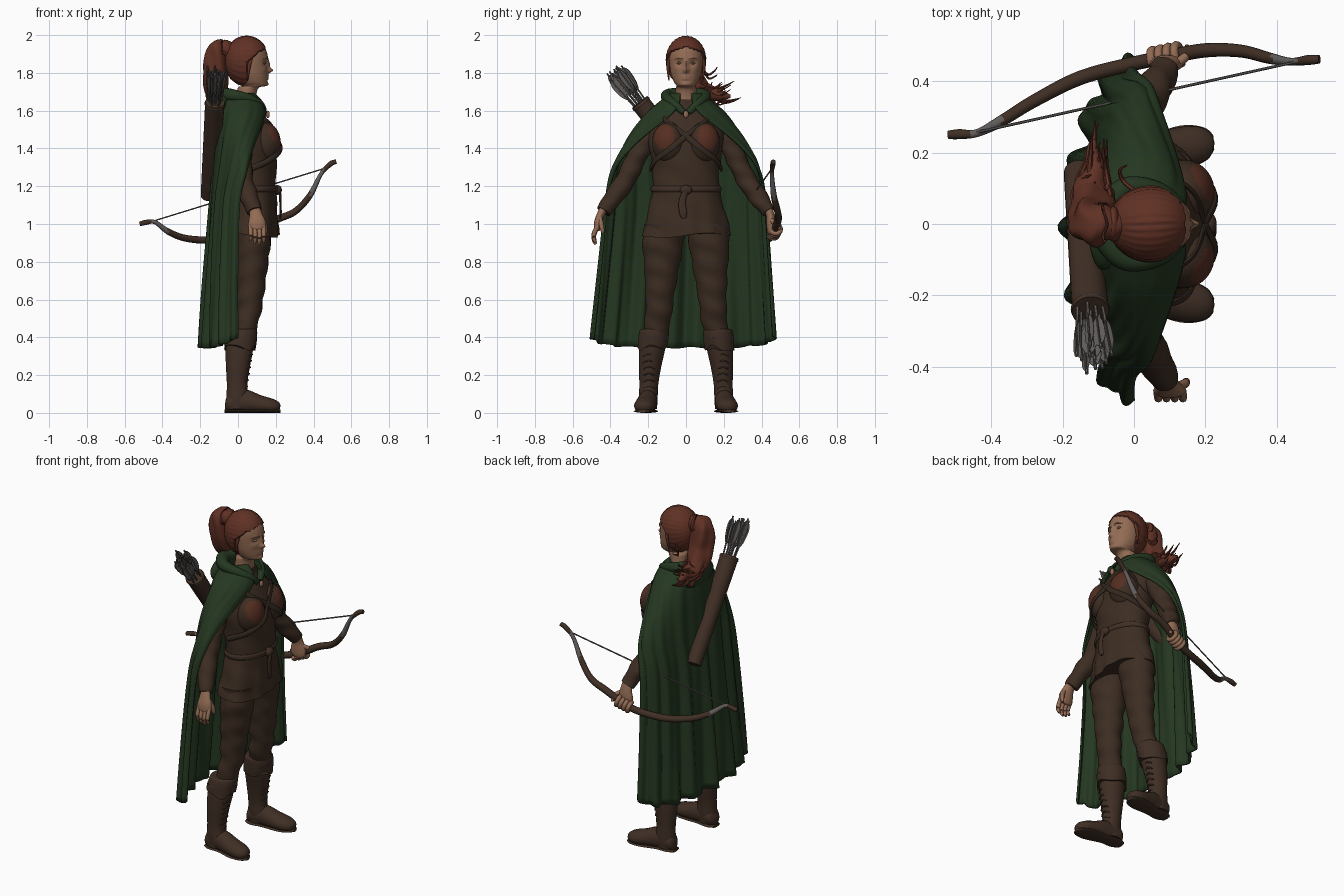
import bpy, bmesh, math, random
from mathutils import Vector as V
random.seed(4)
pi, sin, cos = math.pi, math.sin, math.cos

COL = {"cloak green": (.018, .039, .015), "cloth brown": (.046, .026, .016), "leather brown": (.05, .028, .018),
       "dark leather": (.034, .021, .014), "skin": (.29, .148, .088), "hair red": (.118, .031, .018),
       "chest red": (.092, .027, .015), "arrow grey": (.125, .115, .11)}
MAT = {}
for name, c in COL.items():
    MAT[name] = bpy.data.materials.new(name)
    MAT[name].diffuse_color = (*c, 1)


def spline(rows, k):
    """Catmull-Rom through tuples, k steps per span."""
    out, n = [], len(rows)
    for i in range(n - 1):
        a, b, c, d = rows[max(i - 1, 0)], rows[i], rows[i + 1], rows[min(i + 2, n - 1)]
        for j in range(k):
            t = j / k
            out.append(tuple(.5 * (2 * q + (r - p) * t + (2 * p - 5 * q + 4 * r - s) * t * t
                                   + (3 * q - p - 3 * r + s) * t ** 3) for p, q, r, s in zip(a, b, c, d)))
    return out + [tuple(rows[-1])]


def skin(name, rows, mat, closed=True, f=None, mat2=None, rule=None):
    """Surface through rows of points; closed rows get end caps."""
    bm, n = bmesh.new(), len(rows[0])
    vs = [[bm.verts.new(f(V(p)) if f else p) for p in r] for r in rows]
    for a, b in zip(vs, vs[1:]):
        for i in range(n if closed else n - 1):
            j = (i + 1) % n
            bm.faces.new((a[i], a[j], b[j], b[i]))
    if closed:
        bm.faces.new(vs[0])
        bm.faces.new(vs[-1])
    bmesh.ops.recalc_face_normals(bm, faces=bm.faces)
    if rule:
        for fc in bm.faces:
            fc.material_index = int(rule(fc.calc_center_median()))
    me = bpy.data.meshes.new(name)
    bm.to_mesh(me)
    bm.free()
    me.materials.append(MAT[mat])
    if mat2:
        me.materials.append(MAT[mat2])
    me.polygons.foreach_set("use_smooth", [True] * len(me.polygons))
    me.set_sharp_from_angle(angle=math.radians(50))
    ob = bpy.data.objects.new(name, me)
    bpy.context.collection.objects.link(ob)
    return ob


def loft(name, rings, mat, n=36, k=4, **kw):
    """Horizontal ellipse rings (z, cx, cy, rx, ry)."""
    return skin(name, [[(cx + rx * cos(2 * pi * i / n), cy + ry * sin(2 * pi * i / n), z) for i in range(n)]
                       for z, cx, cy, rx, ry in spline(rings, k)], mat, **kw)


def ball(name, c, r, mat, n=24, m=14, **kw):
    rows = []
    for j in range(m + 1):
        a = -pi / 2 + (pi - .02) * j / m + .01
        rows.append([(c[0] + r[0] * cos(a) * cos(2 * pi * i / n), c[1] + r[1] * cos(a) * sin(2 * pi * i / n),
                      c[2] + r[2] * sin(a)) for i in range(n)])
    return skin(name, rows, mat, **kw)


def tube(name, pts, mat, n=10, k=4, ref=(0, 0, 1), **kw):
    """Sweep along (x, y, z, a, b): a is across ref, b along ref; ref None means away from the body axis."""
    P = spline([p if len(p) == 5 else (*p, p[3]) for p in pts], k)
    rows = []
    for i, p in enumerate(P):
        t = (V(P[min(i + 1, len(P) - 1)][:3]) - V(P[max(i - 1, 0)][:3])).normalized()
        rv = V(ref) if ref else V((p[0] - .05, p[1], 0))
        s = t.cross(rv).normalized()
        u = s.cross(t)
        rows.append([V(p[:3]) + s * p[3] * cos(2 * pi * q / n) + u * p[4] * sin(2 * pi * q / n) for q in range(n)])
    return skin(name, rows, mat, **kw)


# Tunic, flared hem with soft folds
def tunic_fold(p):
    a = math.atan2(p.y, p.x - .08)
    w = .006 * max(0, (1.2 - p.z) / .27) * sin(9 * a) + .003 * sin(40 * p.z + 3 * a)
    return V((p.x + w * cos(a), p.y + w * sin(a), p.z + .012 * sin(2 * a) * (p.z < .99)))
loft("tunic", [(.94, .08, 0, .135, .235), (1.0, .08, 0, .13, .222), (1.1, .083, 0, .122, .195), (1.19, .086, 0, .115, .177),
               (1.28, .08, 0, .122, .175), (1.38, .072, 0, .133, .19), (1.48, .055, 0, .132, .2), (1.56, .042, 0, .108, .172),
               (1.62, .04, 0, .075, .12), (1.66, .05, 0, .055, .065)], "cloth brown", n=60, f=tunic_fold)
for s, side in ((1, "left"), (-1, "right")):
    ball(side + "_chest", (.14, s * .09, 1.43), (.086, .09, .11), "cloth brown", mat2="chest red", n=40, m=30,
         rule=lambda c: c.x > .15 and ((abs(c.y) - .112) / .055) ** 2 + ((c.z - 1.46) / .065) ** 2 < 1)
    # Crossed chest straps
    tube(side + "_strap", [(-.02, -s * .15, 1.59, .016, .007), (.08, -s * .14, 1.58, .016, .007), (.165, -s * .09, 1.53, .016, .007),
                           (.2, 0, 1.465, .016, .007), (.228, s * .08, 1.40, .016, .007), (.17, s * .16, 1.34, .016, .007),
                           (.06, s * .188, 1.29, .016, .007)], "dark leather", ref=None)
    # Trousers with wrinkles
    loft(side + "_trouser_leg", [(1.0, .08, s * .11, .1, .11), (.9, .082, s * .122, .09, .108), (.75, .073, s * .13, .08, .09),
                                 (.6, .065, s * .14, .068, .074), (.5, .052, s * .148, .062, .07), (.38, .02, s * .17, .06, .06)],
         "cloth brown", k=8, f=lambda p: p + V((.004 * sin(55 * p.z + 20 * p.y), .003 * sin(48 * p.z), 0)))
    # Boots: shaft, turned cuff, foot, sole, laces
    loft(side + "_boot_shaft", [(.42, .015, s * .17, .07, .07), (.33, .007, s * .18, .072, .068), (.25, .0, s * .19, .064, .06),
                                (.15, -.005, s * .197, .054, .05), (.08, -.002, s * .2, .06, .05), (.02, -.005, s * .2, .06, .046)],
         "leather brown")
    loft(side + "_boot_cuff", [(.345, .01, s * .178, .083, .078), (.40, .018, s * .172, .083, .08), (.44, .024, s * .168, .076, .076),
                               (.445, .024, s * .168, .06, .06)], "leather brown",
         f=lambda p: p + V((0, 0, .016 * sin(40 * p.y + 30 * p.x) * (p.z < .39))))
    tube(side + "_boot_foot", [(-.065, s * .195, .05, .025, .03), (-.045, s * .197, .05, .045, .05), (.03, s * .202, .06, .05, .064),
                               (.11, s * .212, .046, .056, .049), (.175, s * .222, .036, .054, .04), (.21, s * .227, .03, .036, .028),
                               (.222, s * .228, .027, .012, .012)], "leather brown", n=20,
         f=lambda p: V((p.x, p.y, max(p.z, .012))))
    tube(side + "_boot_sole", [(-.07, s * .195, .009, .03, .009), (-.03, s * .197, .009, .05, .009), (.04, s * .203, .009, .046, .009),
                               (.14, s * .217, .009, .06, .009), (.2, s * .226, .009, .046, .009), (.224, s * .228, .009, .02, .009)],
         "leather brown", n=12)
    for j in range(6):
        z = .13 + .034 * j
        x = .048 + .15 * (z - .13)
        tube(side + "_boot_lace", [(x - .012, s * .197 - .03, z, .004), (x + .002, s * .196, z + .01, .004),
                                   (x - .012, s * .195 + .03, z, .004)], "leather brown", n=6)
    # Sleeves
    tube(side + "_sleeve", [(.03, s * .13, 1.52, .045), (.024, s * .19, 1.465, .052), (.022, s * .24, 1.395, .052), (.022, s * .282, 1.31, .053),
                            (.03, s * .328, 1.22, .052), (.06, s * .385, 1.14, .049), (.088, s * .437, 1.065, .038)],
         "cloth brown", n=20, k=6, ref=(1, 0, 0), f=lambda p: p + V((.003 * sin(70 * p.z), .003 * sin(60 * p.z + 1), 0)))
    # Eyes and brows
    ball(side + "_eye", (.137, s * .036, 1.851), (.012, .014, .006), "skin", n=12, m=8)
    tube(side + "_brow", [(.157, s * .016, 1.872, .003), (.154, s * .036, 1.878, .003), (.135, s * .06, 1.872, .002)], "skin", n=6)

# Belt with knot and hanging end
tube("belt", [(.086 + .119 * cos(a * pi / 12), .181 * sin(a * pi / 12), 1.185, .016, .007) for a in range(25)],
     "leather brown", ref=None, k=2)
ball("belt_knot", (.21, 0, 1.18), (.022, .032, .026), "leather brown")
tube("belt_end", [(.222, 0, 1.18, .014, .007), (.224, -.02, 1.12, .018, .006), (.226, -.015, 1.06, .02, .006),
                  (.222, -.01, 1.03, .012, .005)], "leather brown", ref=(1, 0, 0))

# Head with neck; bumps (y, z, width, height, depth) model the face
BUMPS = [(0, 1.845, .010, .028, .012), (0, 1.813, .013, .013, .026), (.036, 1.852, .016, .013, -.011),
         (.034, 1.877, .022, .008, .004), (.05, 1.82, .018, .016, .004), (0, 1.783, .022, .006, .005), (0, 1.769, .02, .006, .005),
         (0, 1.757, .025, .006, -.004), (0, 1.738, .02, .012, .004)]
def face(p):
    if p.x > .08 and p.z > 1.72:
        for y, z, w, h, d in BUMPS:
            p.x += d * math.exp(-((abs(p.y) - y) / w) ** 2 - ((p.z - z) / h) ** 2)
    return p
loft("head", [(1.62, .04, 0, .06, .065), (1.68, .045, 0, .052, .056), (1.722, .055, 0, .055, .054), (1.732, .088, 0, .064, .05),
              (1.75, .08, 0, .078, .063), (1.785, .07, 0, .088, .077), (1.82, .063, 0, .094, .084), (1.86, .06, 0, .097, .089),
              (1.9, .055, 0, .1, .091), (1.94, .05, 0, .09, .084), (1.97, .05, 0, .062, .062), (1.985, .05, 0, .02, .02)],
     "skin", n=72, k=6, f=face)

# Hair: swept-back cap, gathered bun, tail and loose strands
def cap(p):
    c = V((.046, 0, 1.87))
    if p.z < 1.87:
        p.z = 1.87 + (p.z - 1.87) * 1.12
    if p.x > .055 + 1.1 * max(0, p.z - 1.855) and p.z < 1.936 - .3 * abs(p.y):
        return c + (p - c) * .76
    return c + (p - c) * (1 + .012 * sin(26 * math.atan2(p.z - 1.9, p.y) + 12 * p.x))
ball("hair_cap", (.046, 0, 1.87), (.118, .107, .126), "hair red", n=72, m=48, f=cap)
def lock(p):
    return p + V((.006 * sin(70 * p.y + 20 * p.z), .006 * sin(85 * p.x + 14 * p.z), 0))
tube("hair_tail", [(-.03, 0, 1.91, .04), (-.075, 0, 1.925, .05), (-.105, 0, 1.915, .06), (-.115, .005, 1.86, .064), (-.115, .015, 1.8, .064),
                   (-.118, .04, 1.745, .064), (-.118, .08, 1.705, .056), (-.115, .13, 1.69, .042), (-.112, .185, 1.68, .026),
                   (-.11, .23, 1.675, .008)],
     "hair red", n=32, k=8, ref=(1, 0, 0), f=lock)
ball("hair_tie", (-.058, 0, 1.925), (.02, .05, .05), "hair red")
for i in range(36):
    q = random.uniform(-1, 1)
    y, z, w = random.uniform(.15, .31) - .06 * abs(q), random.uniform(1.645, 1.74), random.uniform(.005, .011)
    tube("hair_strand", [(-.115 + .045 * q, .02, 1.8, w), (-.115 + .055 * q, .08, 1.715 + random.uniform(-.05, .04), w),
                         (-.112 + .04 * q, (y + .1) / 2, z - random.uniform(0, .03), w * .9),
                         (-.11 + .02 * q + random.uniform(-.01, .02), y, z + random.uniform(-.01, .02), .002)], "hair red", n=6, k=5)
for i in range(2):
    tube("stray_strand", [(.0, .095, 1.81, .006), (-.03, .12, 1.79 - .02 * i, .006), (-.04, .15, 1.81 - .03 * i, .005),
                          (-.02, .165, 1.83 - .04 * i, .002)], "hair red", n=6)
for s in (1, -1):
    tube("side_lock", [(.075, s * .085, 1.9, .008), (.06, s * .096, 1.84, .009), (.05, s * .09, 1.76, .003)], "hair red", n=8)

# Cloak rows: z, half width, back x, middle x, front x, end angle, fold depth
ROWS = [(1.69, .08, -.075, .02, .085, 160, 0), (1.65, .13, -.09, .02, .125, 165, .001), (1.59, .2, -.1, .02, .15, 160, .003),
        (1.5, .272, -.108, .02, .15, 139, .004), (1.4, .335, -.115, .025, .14, 119, .006), (1.28, .39, -.122, .03, .12, 102, .009),
        (1.1, .42, -.135, .01, .1, 91, .012), (.7, .452, -.158, 0, .1, 90, .018), (.345, .48, -.175, 0, .1, 90, .023)]
rows = []
for z, w, xb, xc, xf, end, fold in spline(ROWS, 6):
    row, low = [], max(0, (1.3 - z) / .95)
    for i in range(141):
        u = i / 70 - 1
        a = math.radians(u * end)
        r = fold * (sin(27 * u + 1.5 * low) + .5 * sin(47 * u + 1)) * (1 - .5 * abs(u) ** 4)
        d = (xc - xb) if abs(a) < pi / 2 else (xf - xc)
        row.append((xc - (d + r) * cos(a), (w + r * .6) * sin(a) - .015 * low, z + low * .055 * abs(u) ** 3 + low * .004 * sin(27 * u)))
    rows.append(row)
cloak = skin("cloak", rows, "cloak green", closed=False)
mod = cloak.modifiers.new("thickness", "SOLIDIFY")
mod.thickness, mod.offset = .012, 0

# Lowered hood and collar, brooch
tube("hood_collar", [(.138, -.012, 1.59, .016), (.118, -.055, 1.63, .022), (.06, -.095, 1.662, .026), (-.02, -.1, 1.68, .032),
                     (-.07, -.05, 1.685, .037), (-.082, 0, 1.68, .04), (-.07, .05, 1.685, .037), (-.02, .1, 1.68, .032),
                     (.06, .095, 1.662, .026), (.118, .055, 1.63, .022), (.138, .012, 1.59, .016)], "cloak green", n=14, k=6)
ball("hood_bag", (-.08, 0, 1.62), (.045, .13, .085), "cloak green", f=lambda p: p + V((.006 * sin(45 * p.z + 60 * p.y * p.y), 0, 0)))
ball("brooch", (.158, 0, 1.58), (.01, .014, .02), "skin", n=16, m=10)

# Right hand, relaxed
tube("right_hand", [(.088, -.435, 1.08, .03, .024), (.094, -.452, 1.05, .034, .02), (.1, -.465, 1.01, .046, .021), (.1, -.47, .975, .044, .018),
                    (.1, -.472, .965, .03, .012)], "skin", n=16, ref=(0, 1, 0))
for i in range(4):
    x, l = .066 + .023 * i, (.062, .075, .08, .07)[i]
    tube("right_finger", [(x, -.468, .99, .012), (x + .002, -.486, .985 - l * .5, .012), (x + .002, -.488, .98 - l * .8, .011),
                          (x, -.478, .98 - l * 1.1, .007)], "skin", n=8)
tube("right_thumb", [(.125, -.455, 1.03, .013), (.142, -.448, .995, .013), (.146, -.442, .965, .011), (.144, -.438, .95, .006)], "skin", n=8)

# Left hand, fist around the bow
C, D = V((.09, .467, .962)), V((1, .2, .38)).normalized()
F = (V((0, 1, 0)) - D * D.y).normalized()
G = D.cross(F)
tube("left_hand", [(.088, .435, 1.08, .03, .024), (.09, .447, 1.04, .036, .022), (.092, .45, 1.0, .047, .024), (.092, .448, .965, .046, .02),
                   (.09, .448, .945, .03, .012)], "skin", n=16, ref=(0, 1, 0))
for i in range(4):
    c = C + D * (.024 * (i - 1.5))
    tube("left_finger", [(*(c + (F * cos(a) + G * sin(a)) * .028), .0125) for a in (2.0, 1.2, .4, -.4, -1.2, -2.0, -2.7)],
         "skin", n=8, ref=tuple(D), k=3)
tube("left_thumb", [(.12, .45, 1.02, .013), (.145, .47, 1.005, .013), (.15, .49, .985, .011), (.148, .497, .97, .007)], "skin", n=8)

# Bow with grey bindings, and string
tube("bow", [(-.52, .25, 1.0, .012), (-.49, .252, 1.008, .014), (-.44, .255, 1.01, .011), (-.37, .29, .96, .016), (-.28, .345, .925, .018),
             (-.15, .41, .915, .02), (0, .45, .932, .02), (.09, .467, .962, .02), (.2, .487, 1.022, .02), (.3, .485, 1.065, .018),
             (.38, .465, 1.15, .016), (.44, .455, 1.265, .011), (.49, .46, 1.318, .014), (.52, .462, 1.33, .012)], "leather brown",
     n=14, k=6, mat2="arrow grey", rule=lambda c: -.46 < c.x < -.37 or .385 < c.x < .455)
tube("bow_string", [(-.46, .253, 1.012, .004), (.46, .456, 1.295, .004)], "arrow grey", n=6)

# Quiver on the back with arrows
Q0, Q1 = V((-.155, .14, 1.155)), V((-.122, -.245, 1.645))
A = (Q1 - Q0).normalized()
def ring(t, r):
    return (*(Q0 + (Q1 - Q0) * t), r)
tube("quiver", [ring(0, .038), ring(.02, .042), ring(.5, .047), ring(1, .052)], "leather brown", n=24, ref=(1, 0, 0))
tube("quiver_rim", [ring(.965, .05), ring(.98, .055), ring(.995, .05)], "leather brown", n=24, ref=(1, 0, 0))
S = A.cross(V((1, 0, 0))).normalized()
for i in range(11):
    o = (V((1, 0, 0)) * cos(2.4 * i) + S * sin(2.4 * i)) * .034 * (i / 10) ** .5
    b, L = Q1 - A * .1 + o, random.uniform(.29, .33)
    d = (A + o * 2.2).normalized()
    tube("arrow_shaft", [(*b, .005), (*(b + d * L), .005)], "arrow grey", n=6, k=1)
    for ref in ((1, .3 * i, 0), (0, 1, .2 * i)):
        tube("arrow_feather", [(*(b + d * (L * q)), .002, h) for q, h in ((.5, .004), (.62, .02), (.85, .024), (.95, .008))],
             "arrow grey", n=6, k=2, ref=ref)
